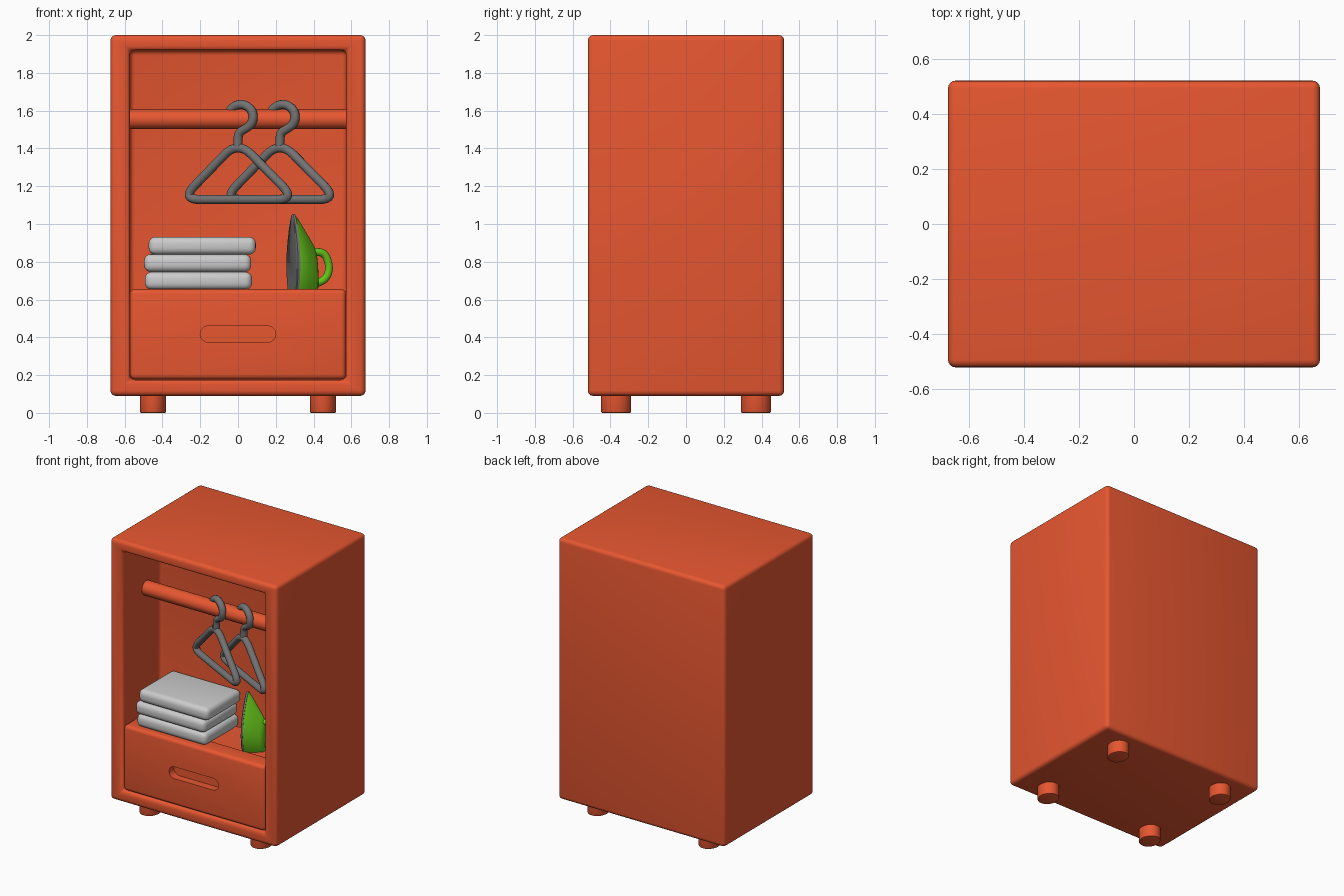
import bpy, bmesh, math
from mathutils import Vector

if "Cube" in bpy.data.objects:
    bpy.data.objects.remove(bpy.data.objects["Cube"])


def material(name, rgb):
    m = bpy.data.materials.new(name)
    m.diffuse_color = (*rgb, 1)
    m.use_nodes = True
    m.node_tree.nodes["Principled BSDF"].inputs["Base Color"].default_value = m.diffuse_color
    return m


RED = material("orange_red", (0.8, 0.095, 0.03))
GREEN = material("green", (0.13, 0.55, 0.01))
DARK = material("dark_grey", (0.17, 0.17, 0.17))


def finish(obj, mat=None, angle=40):
    if mat:
        obj.data.materials.clear()
        obj.data.materials.append(mat)
    bpy.ops.object.select_all(action='DESELECT')
    obj.select_set(True)
    bpy.context.view_layer.objects.active = obj
    bpy.ops.object.shade_smooth_by_angle(angle=math.radians(angle))
    return obj


def from_bmesh(name, bm, mat=None, angle=40):
    bmesh.ops.recalc_face_normals(bm, faces=bm.faces)
    me = bpy.data.meshes.new(name)
    bm.to_mesh(me)
    bm.free()
    obj = bpy.data.objects.new(name, me)
    bpy.context.collection.objects.link(obj)
    return finish(obj, mat, angle)


def box_bm(x0, x1, y0, y1, z0, z1):
    bm = bmesh.new()
    bmesh.ops.create_cube(bm, size=1)
    for v in bm.verts:
        v.co = (x0 if v.co.x < 0 else x1, y0 if v.co.y < 0 else y1, z0 if v.co.z < 0 else z1)
    return bm


def round_edges(bm, r, seg=4):
    edges = [e for e in bm.edges if e.calc_face_angle(0) > 0.5]
    bmesh.ops.bevel(bm, geom=edges, offset=r, segments=seg, profile=0.5, affect='EDGES')


def box(name, dims, r=0, mat=None):
    bm = box_bm(*dims)
    if r:
        round_edges(bm, r)
    return from_bmesh(name, bm, mat)


def rounded(pts, r, cyclic=False):
    """Replace path corners with short curved runs."""
    pts = [Vector(p) for p in pts]
    n, out = len(pts), []
    for i, p in enumerate(pts):
        if not cyclic and i in (0, n - 1):
            out.append(p)
            continue
        a, b = pts[i - 1] - p, pts[(i + 1) % n] - p
        a = p + a.normalized() * min(r, a.length * 0.49)
        b = p + b.normalized() * min(r, b.length * 0.49)
        for k in range(9):
            t = k / 8
            out.append(a * (1 - t) ** 2 + p * 2 * t * (1 - t) + b * t * t)
    return out


def tube(name, pts, r, mat, cyclic=False):
    cu = bpy.data.curves.new(name, 'CURVE')
    cu.dimensions = '3D'
    cu.bevel_depth, cu.bevel_resolution, cu.use_fill_caps = r, 4, True
    sp = cu.splines.new('POLY')
    sp.points.add(len(pts) - 1)
    for q, p in zip(sp.points, pts):
        q.co = (*p, 1)
    sp.use_cyclic_u = cyclic
    obj = bpy.data.objects.new(name, cu)
    bpy.context.collection.objects.link(obj)
    bpy.ops.object.select_all(action='DESELECT')
    obj.select_set(True)
    bpy.context.view_layer.objects.active = obj
    bpy.ops.object.convert(target='MESH')
    return finish(bpy.context.object, mat, 60)


# cabinet shell with a recessed front
bm = box_bm(-0.675, 0.675, -0.52, 0.52, 0.09, 2.0)
bm.normal_update()
front = min(bm.faces, key=lambda f: f.calc_center_median().y)
bmesh.ops.inset_individual(bm, faces=[front], thickness=0.1)
for v in front.verts:
    v.co = (math.copysign(0.573, v.co.x), v.co.y, 0.175 if v.co.z < 1 else 1.92)
ext = bmesh.ops.extrude_discrete_faces(bm, faces=[front])
for v in ext["faces"][0].verts:
    v.co.y = -0.08
bm.normal_update()
round_edges(bm, 0.028)
from_bmesh("cabinet", bm, RED)

# feet
for sx in (-1, 1):
    for sy in (-1, 1):
        bm = bmesh.new()
        bmesh.ops.create_cone(bm, cap_ends=True, segments=32, radius1=1, radius2=1, depth=0.12)
        for v in bm.verts:
            v.co = (sx * 0.45 + v.co.x * 0.07, sy * 0.37 + v.co.y * 0.08, v.co.z + 0.06)
        rim = [e for e in bm.edges if all(v.co.z < 0.01 for v in e.verts)]
        bmesh.ops.bevel(bm, geom=rim, offset=0.008, segments=2, profile=0.5, affect='EDGES')
        from_bmesh("foot", bm, RED)

# shelf and drawer front with a finger slot
box("shelf", (-0.574, 0.574, -0.42, -0.07, 0.6, 0.645), 0, RED)
drawer = box("drawer_front", (-0.571, 0.571, -0.512, -0.37, 0.178, 0.655), 0.025, RED)
bm = bmesh.new()
slot = [bm.verts.new((s * (0.157 + 0.043 * math.cos(a)), -0.6, 0.417 + s * 0.043 * math.sin(a)))
        for s in (1, -1) for a in [math.radians(-90 + 15 * k) for k in range(13)]]
face = bm.faces.new(slot)
ext = bmesh.ops.extrude_face_region(bm, geom=[face])
for v in [g for g in ext["geom"] if isinstance(g, bmesh.types.BMVert)]:
    v.co.y = -0.455
cutter = from_bmesh("slot_cutter", bm, RED)
cutter.hide_render = True
mod = drawer.modifiers.new("slot", 'BOOLEAN')
mod.operation, mod.object = 'DIFFERENCE', cutter
bpy.context.view_layer.objects.active = drawer
bpy.ops.object.modifier_apply(modifier="slot")
bpy.data.objects.remove(cutter)
finish(drawer)

# clothes rail
tube("rail", [(-0.58, -0.24, 1.555), (0.58, -0.24, 1.555)], 0.053, RED)

# hangers, turned on the rail
for cx in (0.0, 0.222):
    def place(p):
        return Vector((cx + p[0], -0.25 - 0.53 * p[0], p[1]))
    tri = [(0, 1.44), (-0.3, 1.13), (0.305, 1.13)]
    path = rounded([place(tri[0])] + [place(p) for p in tri[1:]], 0.11, True)
    tube("hanger_frame", path, 0.024, DARK, True)
    hook = [(0.015 + 0.066 * math.cos(math.radians(a)), 1.567 + 0.066 * math.sin(math.radians(a)))
            for a in range(150, -61, -15)]
    hook += [(0.008, 1.487), (0, 1.46), (0, 1.41)]
    tube("hanger_hook", rounded([place(p) for p in hook], 0.03), 0.024, DARK)

# folded clothes
for x0, y0, z0 in ((-0.493, -0.48, 0.652), (-0.497, -0.49, 0.746), (-0.473, -0.485, 0.838)):
    box("folded_cloth", (x0, x0 + 0.567, y0, y0 + 0.4, z0, z0 + 0.094), 0.035)

# iron standing on its heel: u across the sole, w away from the sole, h up
C, S = math.cos(math.radians(15)), math.sin(math.radians(15))


def iron_point(u, w, h):
    return Vector((0.285 + u * S + w * C, -0.31 - u * C + w * S, 0.648 + h))


HALF = [(0.085, 0), (0.105, 0.05), (0.115, 0.12), (0.112, 0.19), (0.094, 0.26),
        (0.062, 0.33), (0.03, 0.38), (0.012, 0.401)]
OUTLINE = HALF + [(0, 0.406)] + [(-u, h) for u, h in reversed(HALF)]


def loft(name, layers, mat):
    bm = bmesh.new()
    rings = [[bm.verts.new(iron_point(u * su, w, h * sh)) for u, h in OUTLINE]
             for w, su, sh in layers]
    for a, b in zip(rings, rings[1:]):
        for i in range(len(a)):
            j = (i + 1) % len(a)
            bm.faces.new((a[i], a[j], b[j], b[i]))
    bm.faces.new(rings[0])
    bm.faces.new(rings[-1])
    from_bmesh(name, bm, mat)


loft("iron_sole", [(0, 0.96, 0.985), (0.004, 1, 1), (0.016, 1, 1)], DARK)
loft("iron_body", [(0.014, 0.99, 0.995), (0.035, 0.97, 0.93), (0.075, 0.8, 0.77),
                   (0.115, 0.56, 0.61), (0.13, 0.46, 0.54), (0.137, 0.3, 0.45)], GREEN)
grip = [(0.09, 0.2), (0.18, 0.205), (0.21, 0.12), (0.185, 0.055), (0.09, 0.025)]
tube("iron_handle", rounded([iron_point(0, w, h) for w, h in grip], 0.04), 0.021, GREEN)
